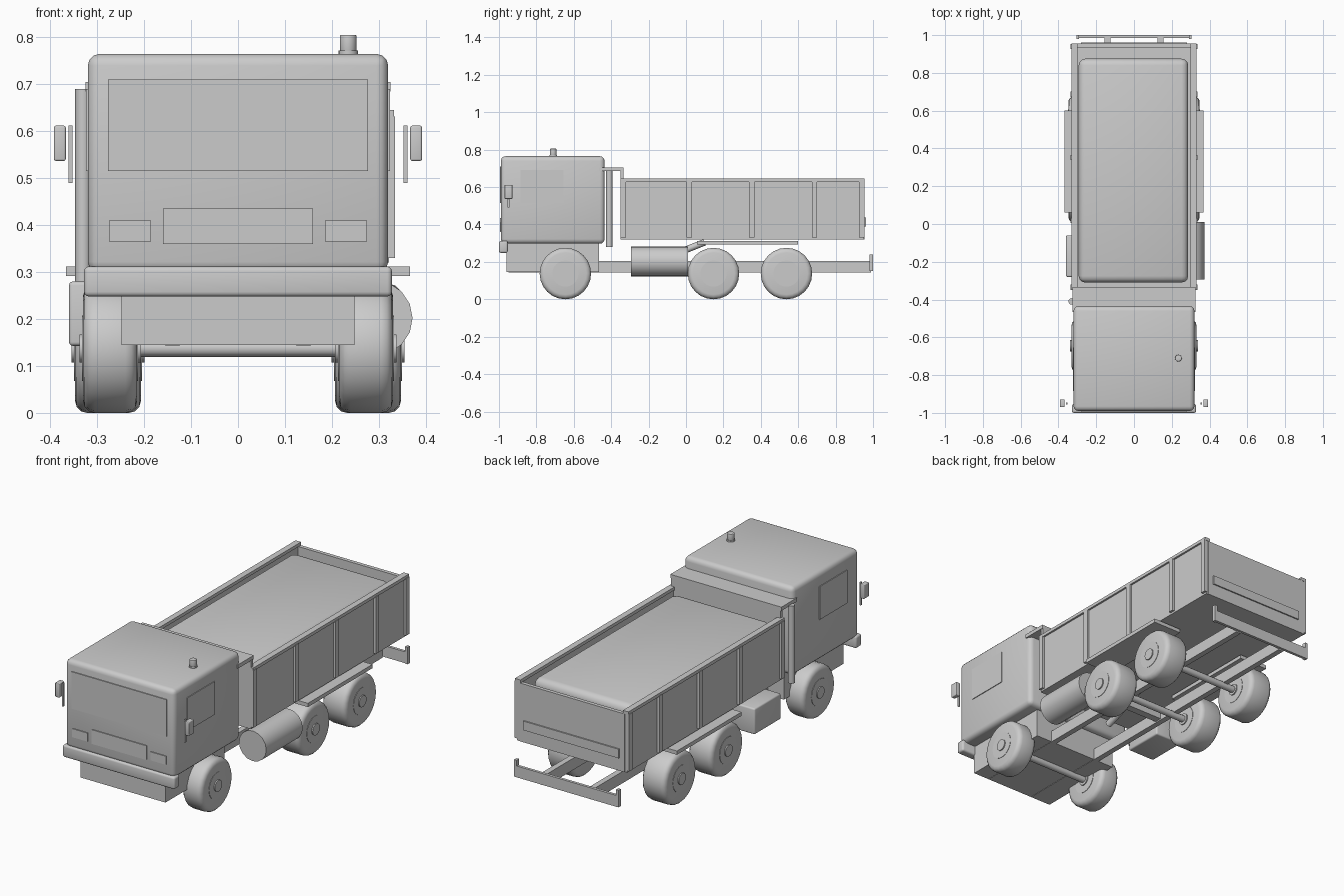
import bpy
import math
from mathutils import Vector

cube = bpy.data.objects.get("Cube")
if cube:
    bpy.data.objects.remove(cube, do_unlink=True)

grey = bpy.data.materials.new("grey_paint")
grey.use_nodes = True
colour = (0.6, 0.6, 0.6, 1)
grey.diffuse_color = colour
grey.node_tree.nodes["Principled BSDF"].inputs["Base Color"].default_value = colour


def finish(ob, name, bevel=0, smooth=False):
    ob.name = name
    ob.data.materials.append(grey)
    if bevel:
        mod = ob.modifiers.new("bevel", "BEVEL")
        mod.width = bevel
        mod.segments = 3
        mod.limit_method = "ANGLE"
        mod.angle_limit = math.radians(50)
        bpy.ops.object.modifier_apply(modifier=mod.name)
    if bevel or smooth:
        bpy.ops.object.shade_smooth_by_angle(angle=math.radians(40))
    return ob


def box(name, x, y, z, bevel=0):
    """Box from (min, max) ranges on each axis."""
    bpy.ops.mesh.primitive_cube_add(size=1, location=[sum(r) / 2 for r in (x, y, z)])
    ob = bpy.context.object
    ob.scale = [r[1] - r[0] for r in (x, y, z)]
    bpy.ops.object.transform_apply(location=False, rotation=False)
    return finish(ob, name, bevel)


def pair(name, x, y, z, bevel=0):
    """The same box on the left and mirrored to the right."""
    box("left_" + name, x, y, z, bevel)
    box("right_" + name, (-x[1], -x[0]), y, z, bevel)


def rod(name, start, end, radius, sides=16, bevel=0):
    """Cylinder between two points."""
    a, b = Vector(start), Vector(end)
    bpy.ops.mesh.primitive_cylinder_add(vertices=sides, radius=radius, depth=(b - a).length,
                                        location=(a + b) / 2,
                                        rotation=(b - a).to_track_quat("Z", "Y").to_euler())
    return finish(bpy.context.object, name, bevel, True)


# Cab
box("cab", (-0.32, 0.32), (-0.99, -0.435), (0.297, 0.765), 0.025)
box("cab_base", (-0.248, 0.248), (-0.96, -0.465), (0.145, 0.3))
box("front_bumper", (-0.328, 0.328), (-1, -0.953), (0.248, 0.312), 0.01)
box("windscreen", (-0.277, 0.277), (-0.995, -0.988), (0.515, 0.71))
box("grille", (-0.16, 0.16), (-0.995, -0.988), (0.36, 0.435))
pair("headlight", (0.185, 0.275), (-0.995, -0.988), (0.365, 0.41))
pair("side_window", (0.317, 0.324), (-0.885, -0.655), (0.515, 0.69))
pair("mirror", (0.367, 0.392), (-0.97, -0.928), (0.537, 0.612), 0.004)
pair("mirror_arm", (0.353, 0.361), (-0.955, -0.945), (0.49, 0.612))
rod("beacon_base", (0.235, -0.71, 0.76), (0.235, -0.71, 0.772), 0.021)
rod("beacon", (0.235, -0.71, 0.77), (0.235, -0.71, 0.805), 0.018, bevel=0.003)

# Chassis
pair("frame_rail", (0.125, 0.155), (-0.95, 0.988), (0.143, 0.205))
box("cross_member", (-0.13, 0.13), (0.02, 0.06), (0.15, 0.195))
box("rear_bar", (-0.305, 0.305), (0.985, 1), (0.15, 0.21))
pair("rear_bar_end", (0.29, 0.305), (0.98, 1), (0.15, 0.24))
pair("fender", (0.2, 0.367), (0.06, 0.6), (0.292, 0.312))
rod("fuel_tank", (0.292, -0.295, 0.202), (0.292, 0.01, 0.202), 0.08)
box("storage_box", (-0.36, -0.2), (-0.28, -0.06), (0.143, 0.28), 0.008)
rod("exhaust_stack", (-0.33, -0.41, 0.28), (-0.33, -0.41, 0.69), 0.017)
rod("hoist_cylinder", (0, -0.2, 0.185), (0, 0.1, 0.305), 0.018)

# Cargo bed
box("bed_floor", (-0.318, 0.318), (-0.345, 0.95), (0.32, 0.345))
pair("bed_side", (0.305, 0.322), (-0.345, 0.952), (0.32, 0.635))
pair("bed_rail", (0.3, 0.332), (-0.35, 0.955), (0.628, 0.645))
box("tailgate", (-0.31, 0.31), (0.935, 0.955), (0.32, 0.628))
box("tail_light_strip", (-0.28, 0.28), (0.953, 0.962), (0.388, 0.436))
box("headboard", (-0.32, 0.32), (-0.35, -0.333), (0.32, 0.695))
box("cab_guard", (-0.325, 0.325), (-0.465, -0.333), (0.685, 0.705))
for i, y in enumerate((-0.335, 0.018, 0.352, 0.687, 0.94)):
    pair(f"bed_rib_{i + 1}", (0.318, 0.335), (y - 0.014, y + 0.014), (0.33, 0.632))
box("load", (-0.293, 0.287), (-0.31, 0.875), (0.34, 0.63), 0.035)

# Wheels, with rims and hubs
for axle, y, inner, outer in (("front", -0.645, 0.215, 0.33),
                              ("middle", 0.147, 0.207, 0.347),
                              ("rear", 0.537, 0.207, 0.347)):
    for side, s in (("left", 1), ("right", -1)):
        for part, radius, extra, bevel in (("tyre", 0.1375, 0, 0.025),
                                           ("rim", 0.07, 0.002, 0),
                                           ("hub", 0.03, 0.008, 0)):
            rod(f"{axle}_{side}_{part}", (s * (inner - extra), y, 0.1375),
                (s * (outer + extra), y, 0.1375), radius, 24, bevel)
    rod(f"{axle}_axle", (-inner, y, 0.1375), (inner, y, 0.1375), 0.018, 12)
